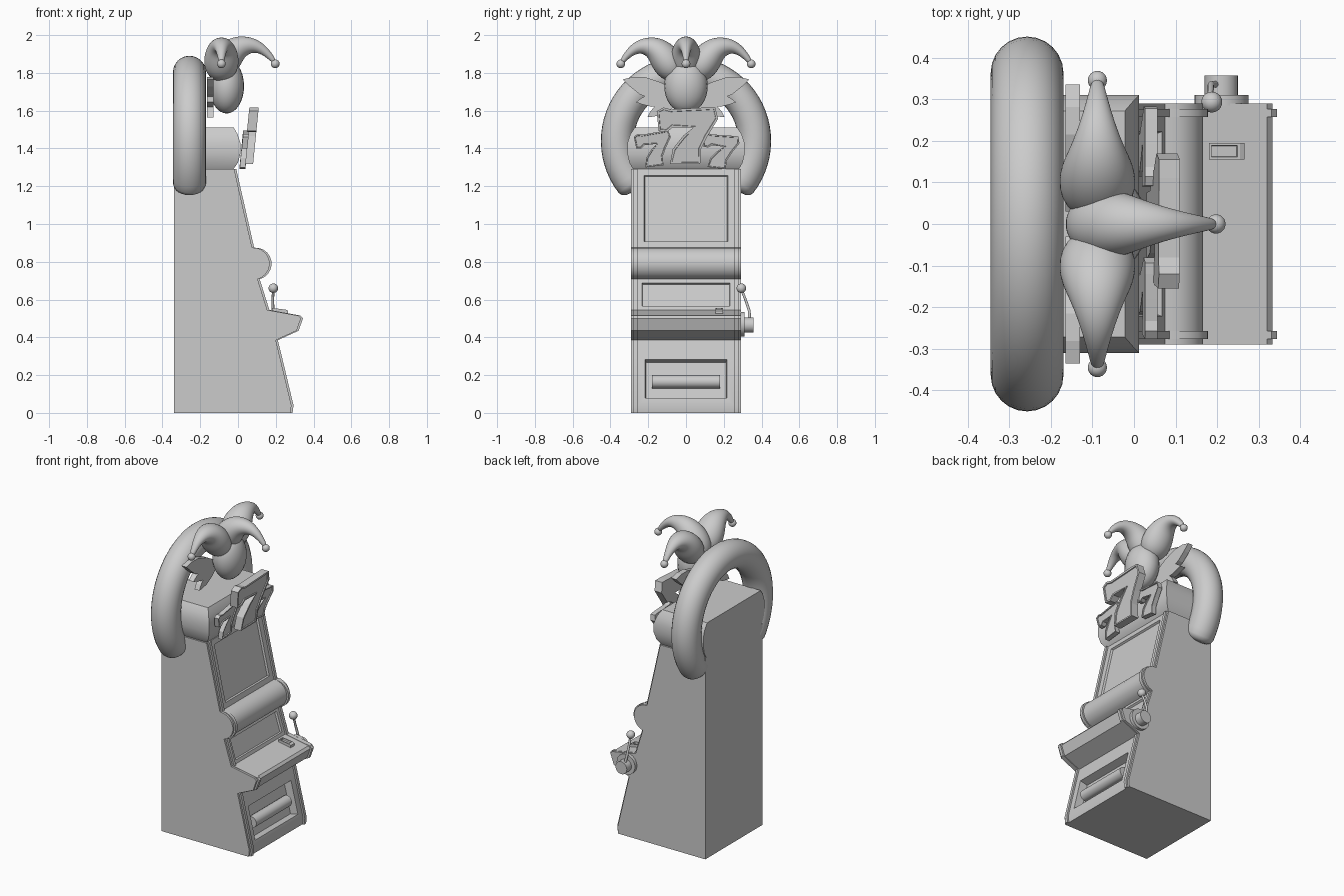
import bpy, bmesh, math
from mathutils import Vector, Matrix

if "Cube" in bpy.data.objects:
    bpy.data.objects.remove(bpy.data.objects["Cube"])

grey = bpy.data.materials.new("plain_grey")
grey.use_nodes = True
grey.diffuse_color = (0.6, 0.6, 0.6, 1)
grey.node_tree.nodes["Principled BSDF"].inputs["Base Color"].default_value = (0.6, 0.6, 0.6, 1)


def finish(name, bm, smooth=None, subsurf=0):
    bmesh.ops.recalc_face_normals(bm, faces=bm.faces)
    me = bpy.data.meshes.new(name)
    bm.to_mesh(me)
    bm.free()
    me.materials.append(grey)
    ob = bpy.data.objects.new(name, me)
    bpy.context.collection.objects.link(ob)
    if subsurf:
        mod = ob.modifiers.new("Round", 'SUBSURF')
        mod.levels = mod.render_levels = subsurf
    if smooth:
        bpy.ops.object.select_all(action='DESELECT')
        ob.select_set(True)
        bpy.context.view_layer.objects.active = ob
        bpy.ops.object.shade_smooth_by_angle(angle=math.radians(smooth))
    return ob


def prism(points, offset):
    """Extrude a closed 3D outline along an offset vector."""
    bm = bmesh.new()
    base = bm.faces.new([bm.verts.new(p) for p in points])
    ext = bmesh.ops.extrude_face_region(bm, geom=[base], use_keep_orig=True)
    bmesh.ops.translate(bm, vec=offset, verts=[v for v in ext["geom"] if isinstance(v, bmesh.types.BMVert)])
    bmesh.ops.recalc_face_normals(bm, faces=bm.faces)
    return bm


def loft(path, radii, binormal, sides=16, stretch=1.0):
    """Round tube of changing radius along a planar path."""
    bm, b, rings = bmesh.new(), Vector(binormal), []
    path = [Vector(p) for p in path]
    for i, (p, r) in enumerate(zip(path, radii)):
        t = (path[min(i + 1, len(path) - 1)] - path[max(i - 1, 0)]).normalized()
        n = t.cross(b)
        angles = [math.tau * k / sides for k in range(sides)]
        rings.append([bm.verts.new(p + r * (stretch * math.cos(a) * b + math.sin(a) * n)) for a in angles])
    for r0, r1 in zip(rings, rings[1:]):
        for k in range(sides):
            j = (k + 1) % sides
            bm.faces.new((r0[k], r0[j], r1[j], r1[k]))
    bm.faces.new(rings[0])
    bm.faces.new(rings[-1])
    return bm


def ball(name, centre, radii):
    bm = bmesh.new()
    bmesh.ops.create_uvsphere(bm, u_segments=24, v_segments=16, radius=1)
    bmesh.ops.transform(bm, matrix=Matrix.Translation(centre) @ Matrix.Diagonal((*radii, 1)), verts=bm.verts)
    return finish(name, bm, 60)


def disc(name, x, y0, y1, z, radius):
    bm = bmesh.new()
    bmesh.ops.create_cone(bm, cap_ends=True, segments=24, radius1=radius, radius2=radius, depth=y1 - y0)
    bmesh.ops.transform(bm, matrix=Matrix.Translation((x, (y0 + y1) / 2, z)) @ Matrix.Rotation(math.pi / 2, 4, 'X'), verts=bm.verts)
    return finish(name, bm, 40)


# Cabinet side profile (x, z), with a rounded ledge under the main screen
ledge = [(0.082 + 0.085 * math.cos(a), 0.79 + 0.085 * math.sin(a))
         for a in [math.radians(95 - 17 * i) for i in range(11)]]
profile = ([(-0.34, 0), (-0.34, 1.29), (-0.02, 1.29)] + ledge +
           [(0.155, 0.545), (0.32, 0.515), (0.333, 0.5), (0.31, 0.435), (0.2, 0.385),
            (0.216, 0.32), (0.283, 0.04), (0.278, 0)])

# Cabinet body with recessed screens and pay-out tray
bm = prism([(x, -0.255, z) for x, z in profile], (0, 0.51, 0))
for low, high, margin, depth in ((0.88, 1.29, 0.047, 0.012), (0.54, 0.71, 0.03, 0.012), (0.04, 0.32, 0.055, 0.05)):
    mid = (low + high) / 2
    face = [f for f in bm.faces if f.normal.x > 0.8 and abs(f.calc_center_median().z - mid) < 0.02
            and f.calc_area() > 0.05]
    bmesh.ops.inset_individual(bm, faces=face, thickness=margin, depth=0)
    bmesh.ops.inset_individual(bm, faces=face, thickness=0.006, depth=-depth)
finish("cabinet_body", bm, 25)

# Side panels and raised edge trims
for side, word in ((1, "left"), (-1, "right")):
    finish(word + "_side_panel", prism([(x, side * 0.255, z) for x, z in profile], (0, side * 0.035, 0)), 25)
    raised = [(x + 0.011 * (x > -0.3), side * 0.257, z) for x, z in profile]
    finish(word + "_edge_trim", prism(raised, (0, side * 0.02, 0)), 25)

# Rail inside the pay-out tray
rail = loft([(0.222, -0.18, 0.165), (0.222, 0.18, 0.165)], [0.035, 0.035], (1, 0, 0))
finish("tray_rail", rail, 40)

# Marquee box bulging at the front and sides
bm = bmesh.new()
rings = []
for z, half, front in ((1.29, 0.28, -0.025), (1.325, 0.3, 0.0), (1.37, 0.31, 0.012), (1.43, 0.31, 0.012),
                       (1.475, 0.295, -0.002), (1.51, 0.272, -0.022)):
    rings.append([bm.verts.new(p) for p in ((-0.34, -half, z), (front, -half, z), (front, half, z), (-0.34, half, z))])
for r0, r1 in zip(rings, rings[1:]):
    for k in range(4):
        bm.faces.new((r0[k], r0[(k + 1) % 4], r1[(k + 1) % 4], r1[k]))
bm.faces.new(rings[0])
bm.faces.new(rings[-1])
finish("marquee_box", bm, 30)

# Rounded arch around the marquee, with shallow domed ends
reach, tube = 0.363, 0.0875
start, stop = math.radians(-38), math.radians(218)
arch, sizes = [], []
for i in range(49):
    a = start + (stop - start) * i / 48
    arch.append(Vector((-0.257, reach * math.cos(a), 1.44 + reach * math.sin(a))))
    sizes.append(tube)
for step, scale in ((0.018, 0.92), (0.032, 0.7), (0.038, 0.4)):
    for end, a, way in ((0, start, 1), (-1, stop, -1)):
        centre = Vector((-0.257, reach * math.cos(a), 1.44 + reach * math.sin(a)))
        tip = centre + step * way * Vector((0, math.sin(a), -math.cos(a)))
        at = 0 if end == 0 else len(arch)
        arch.insert(at, tip)
        sizes.insert(at, tube * scale)
finish("arch", loft(arch, sizes, (1, 0, 0), 24), 50)

# Jester head and three-pointed hat: (outward, height, radius)
ball("jester_head", (-0.06, 0, 1.73), (0.092, 0.115, 0.145))
point = [(0.035, 1.76, 0.03), (0.07, 1.815, 0.085), (0.12, 1.89, 0.085), (0.17, 1.935, 0.065),
         (0.23, 1.945, 0.043), (0.28, 1.925, 0.028), (0.32, 1.885, 0.018), (0.345, 1.85, 0.012)]
radii = [p[2] for p in point]
for side, word in ((1, "left"), (-1, "right")):
    path = [(-0.088, side * d, z) for d, z, r in point]
    finish(word + "_hat_point", loft(path, radii, (1, 0, 0), 14, 1.12), 60, 2)
    ball(word + "_hat_bell", (-0.088, side * 0.345, 1.848), (0.023,) * 3)
path = [(d * 1.08 - 0.177, 0, z + 0.005) for d, z, r in point]
finish("front_hat_point", loft(path, radii, (0, 1, 0), 14), 60, 2)
ball("front_hat_bell", (0.197, 0, 1.848), (0.023,) * 3)

# Pointed collar leaves behind the head: tip and half width
for side, word in ((1, "left"), (-1, "right")):
    for n, (ty, tz, wide) in enumerate(((0.335, 1.765, 0.05), (0.265, 1.645, 0.035), (0.205, 1.565, 0.03))):
        root, tip = Vector((0, 0.04, 1.665)), Vector((0, ty, tz))
        along = tip - root
        across = Vector((0, -along.z, along.y)).normalized() * wide
        shape = [(0, 0.6), (0.35, 1), (0.65, 1), (0.85, 0.6), (1, 0), (0.85, -0.45), (0.65, -0.9), (0.35, -1), (0, -0.6)]
        pts = [root + along * t + across * w for t, w in shape]
        pts = [(-0.165, side * p.y, p.z) for p in pts]
        finish(f"{word}_collar_leaf_{n + 1}", prism(pts, (0.035, 0, 0)))

# Lucky sevens leaning against the marquee: outline in (y, z) around the middle
seven = [(-0.155, 0.13), (-0.12, 0.15), (-0.08, 0.14), (0.01, 0.145), (0.11, 0.15), (0.155, 0.15),
         (0.17, 0.09), (0.115, 0.0), (0.08, -0.07), (0.075, -0.15), (-0.085, -0.15), (-0.07, -0.07),
         (-0.015, 0.0), (0.04, 0.045), (-0.07, 0.045), (-0.1, 0.02), (-0.145, 0.025)]
for name, y, z, x, size, tilt, thick in (("middle_seven", 0, 1.467, 0.045, 1, 0, 0.05),
                                         ("right_seven", -0.175, 1.395, 0.018, 0.6, 0.12, 0.03),
                                         ("left_seven", 0.175, 1.385, 0.018, 0.6, -0.12, 0.03)):
    c, s = math.cos(tilt), math.sin(tilt)
    pts = [(x + 0.1 * v * size, y + size * (u * c - v * s), z + size * (u * s + v * c)) for u, v in seven]
    bm = prism(pts, (thick, 0, 0))
    front = [f for f in bm.faces if len(f.verts) > 4 and f.normal.x > 0.5]
    bmesh.ops.inset_region(bm, faces=front, thickness=0.012 * size, depth=0)
    bmesh.ops.inset_region(bm, faces=front, thickness=0.002, depth=-0.006)
    finish(name, bm)

# Note slot on the shelf
pts = [(0.18, 0.155, 0.53), (0.265, 0.155, 0.515), (0.265, 0.155, 0.54), (0.255, 0.155, 0.546), (0.18, 0.155, 0.556)]
bm = prism(pts, (0, 0.04, 0))
top = [f for f in bm.faces if f.normal.z > 0.9 and f.calc_area() > 0.002]
bmesh.ops.inset_individual(bm, faces=top, thickness=0.009, depth=0)
bmesh.ops.inset_individual(bm, faces=top, thickness=0.002, depth=-0.01)
finish("note_slot", bm)

# Pull lever on the left side
disc("lever_plate", 0.21, 0.285, 0.31, 0.47, 0.065)
disc("lever_hub", 0.21, 0.305, 0.357, 0.465, 0.04)
arm = [(0.2, 0.336, 0.48), (0.185, 0.335, 0.54), (0.184, 0.315, 0.6), (0.187, 0.295, 0.65)]
finish("lever_arm", loft(arm, [0.009, 0.008, 0.007, 0.007], (1, 0, 0), 10), 50)
ball("lever_knob", (0.187, 0.293, 0.66), (0.025,) * 3)
